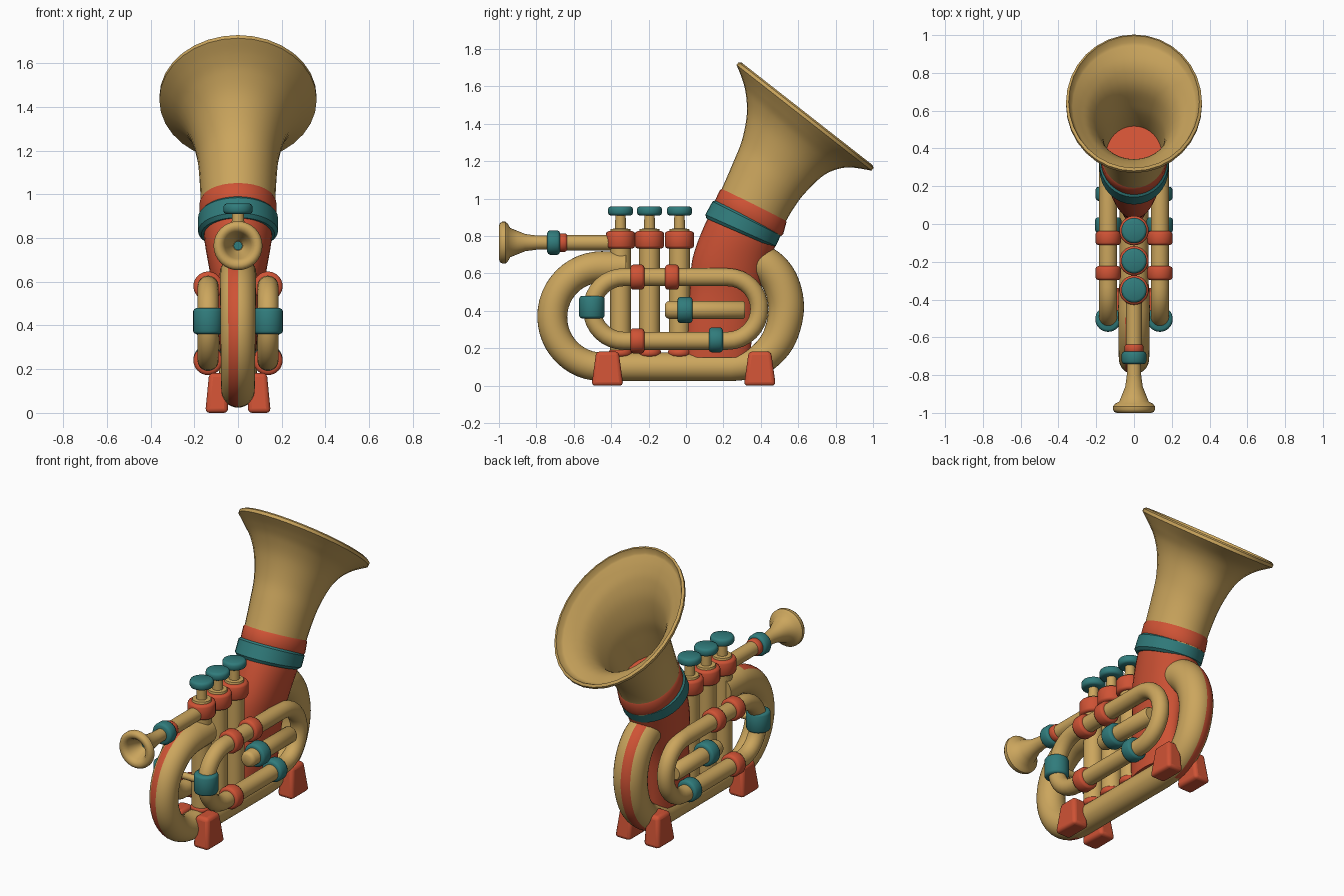
import bpy, bmesh, math
from mathutils import Vector

if "Cube" in bpy.data.objects:
    bpy.data.objects.remove(bpy.data.objects["Cube"])

def material(name, rgb):
    m = bpy.data.materials.new(name)
    m.use_nodes = True
    m.diffuse_color = (*rgb, 1)
    bsdf = next(n for n in m.node_tree.nodes if n.type == 'BSDF_PRINCIPLED')
    bsdf.inputs["Base Color"].default_value = (*rgb, 1)
    return m

GOLD = material("brass_gold", (0.60, 0.38, 0.11))
RED = material("brick_red", (0.62, 0.085, 0.035))
TEAL = material("deep_teal", (0.03, 0.20, 0.20))
SIDES = 32
made = []

def finish(name, bm, *mats):
    bmesh.ops.recalc_face_normals(bm, faces=bm.faces)
    me = bpy.data.meshes.new(name)
    bm.to_mesh(me)
    bm.free()
    for m in mats:
        me.materials.append(m)
    ob = bpy.data.objects.new(name, me)
    bpy.context.collection.objects.link(ob)
    made.append(ob)
    return ob

# A ring is two opposite points in the side plane plus a half width across x
def ring(y1, z1, y2, z2, rx):
    return Vector((y1, z1)), Vector((y2, z2)), rx

def shrink(r, d):
    step = (r[1] - r[0]).normalized() * d
    return r[0] + step, r[1] - step, r[2] - d

def mix(a, b, t):
    return tuple(p + (q - p) * t for p, q in zip(a, b))

def loft(name, rings, *mats, x=0, closed=False, caps=True):
    bm = bmesh.new()
    loops = []
    for p, q, rx in rings:
        c, u = (p + q) / 2, (p - q) / 2
        angles = [2 * math.pi * i / SIDES for i in range(SIDES)]
        loops.append([bm.verts.new((x + rx * math.sin(a), *(c + u * math.cos(a)))) for a in angles])
    pairs = list(zip(loops, loops[1:])) + ([(loops[-1], loops[0])] if closed else [])
    for a, b in pairs:
        for i in range(SIDES):
            j = (i + 1) % SIDES
            bm.faces.new((a[i], a[j], b[j], b[i]))
    if caps and not closed:
        bm.faces.new(loops[0])
        bm.faces.new(loops[-1])
    return finish(name, bm, *mats)

def smooth(keys, steps=6):
    """Catmull-Rom interpolation through tuples of vectors and numbers."""
    out = []
    ext = [keys[0]] + list(keys) + [keys[-1]]
    for a, b, c, d in zip(ext, ext[1:], ext[2:], ext[3:]):
        for s in range(steps):
            t = s / steps
            out.append(tuple(0.5 * (2 * q + (r - p) * t + (2 * p - 5 * q + 4 * r - w) * t * t
                                    + (3 * q - p - 3 * r + w) * t ** 3)
                             for p, q, r, w in zip(a, b, c, d)))
    return out + [keys[-1]]

def tube(name, path, *mats, x=0, closed=False):
    """Sweep circles along (point, radius) pairs in the side plane."""
    rings, n = [], len(path)
    for i, (p, r) in enumerate(path):
        before = path[i - 1][0] if i or closed else p
        after = path[(i + 1) % n][0] if i < n - 1 or closed else p
        t = (after - before).normalized()
        side = Vector((-t.y, t.x)) * r
        rings.append((p + side, p - side, r))
    return loft(name, rings, *mats, x=x, closed=closed)

def turned(name, origin, axis, profile, mat, x=0):
    """Lathe (distance, radius) pairs about an axis in the side plane."""
    o, d = Vector(origin), Vector(axis)
    side = Vector((-d.y, d.x))
    return loft(name, [(o + d * t + side * r, o + d * t - side * r, r) for t, r in profile], mat, x=x)

def band(name, centre, axis, half, r, mat, x=0):
    b = 0.014
    return turned(name, centre, axis, [(-half, r - b), (-half + b / 3, r - b / 3), (-half + b, r),
                                       (half - b, r), (half - b / 3, r - b / 3), (half, r - b)], mat, x)

def hoop(name, a, b, mat, bevel):
    return loft(name, [shrink(a, bevel), mix(a, b, 0.15), mix(a, b, 0.85), shrink(b, bevel)], mat)

Y, Z = (1, 0), (0, 1)

# Main body pipe with a painted stripe around its outer bends
path = [(Vector((-0.32, 0.635)), 0.08)]
for i in range(25):
    a = math.radians(90 + 180 * i / 24)
    path.append((Vector((-0.45 + 0.265 * math.cos(a), 0.368 + 0.267 * math.sin(a))), 0.084 - 0.008 * i / 24))
back = [(0.24, 0.10, 0.076), (0.38, 0.13, 0.082), (0.49, 0.24, 0.09), (0.535, 0.40, 0.095),
        (0.51, 0.54, 0.097), (0.44, 0.635, 0.097), (0.34, 0.68, 0.095)]
path += smooth([(Vector((y, z)), r) for y, z, r in back])
body = tube("main_pipe", path, GOLD, RED)
for f in body.data.polygons:
    c = f.center
    outward = Vector((0, c.y + 0.05, c.z - 0.37)).normalized()
    at_bend = c.y < -0.5 or c.y > 0.36
    if at_bend and c.z > 0.03 and -0.048 < c.x < 0.002 and f.normal.dot(outward) > 0.5:
        f.material_index = 1

# Red stem rising to the bell
stem = [ring(0.0, 0.15, 0.34, 0.15, 0.075), ring(0.0, 0.30, 0.36, 0.30, 0.085),
        ring(0.02, 0.50, 0.39, 0.48, 0.10), ring(0.035, 0.68, 0.43, 0.62, 0.13),
        ring(0.10, 0.86, 0.475, 0.74, 0.155), ring(0.17, 0.99, 0.515, 0.82, 0.158)]
loft("bell_stem", smooth(stem), RED)

# Flared oval bell with an inner wall and rounded lip
bell = smooth([ring(0.15, 0.97, 0.51, 0.80, 0.165), ring(0.19, 1.05, 0.535, 0.88, 0.17),
               ring(0.255, 1.20, 0.60, 0.985, 0.178), ring(0.30, 1.315, 0.66, 1.055, 0.19),
               ring(0.325, 1.45, 0.73, 1.12, 0.22), ring(0.32, 1.56, 0.80, 1.155, 0.26),
               ring(0.30, 1.64, 0.88, 1.167, 0.31), ring(0.27, 1.715, 0.992, 1.15, 0.36)])
lip = Vector((0.011, 0.014))
top = bell[-1]
rolled = [(top[0] + lip, top[1] + lip, top[2])]
rolled.append(shrink((top[0] + lip * 1.5, top[1] + lip * 1.5, top[2]), 0.014))
inner = [shrink(r, 0.022) for r in reversed(bell[:-1])]
loft("bell", bell + rolled + inner, GOLD, caps=False)
hoop("bell_collar", ring(0.095, 0.90, 0.475, 0.735, 0.183), ring(0.15, 1.0, 0.512, 0.815, 0.183), TEAL, 0.015)
hoop("bell_ring", ring(0.15, 0.98, 0.517, 0.80, 0.176), ring(0.186, 1.055, 0.54, 0.885, 0.176), RED, 0.006)

# Mouthpiece, hollow cup and lead pipe
turned("mouthpiece", (0, 0.765), Y, [
    (-0.70, 0.036), (-0.80, 0.038), (-0.86, 0.046), (-0.90, 0.062), (-0.94, 0.078), (-0.952, 0.10),
    (-0.965, 0.112), (-0.982, 0.112), (-0.995, 0.104), (-1.0, 0.09), (-0.994, 0.072),
    (-0.975, 0.060), (-0.93, 0.045), (-0.89, 0.022)], GOLD)
turned("mouthpiece_bore", (0, 0.765), Y, [(-0.90, 0.02), (-0.88, 0.02)], TEAL)
band("mouthpiece_collar", (-0.708, 0.765), Y, 0.034, 0.065, TEAL)
band("lead_pipe_ring", (-0.66, 0.765), Y, 0.026, 0.050, RED)
turned("lead_pipe", (0, 0.765), Y, [(-0.68, 0.042), (-0.34, 0.042)], GOLD)

# Three valves with caps, stems and buttons
for i, y in enumerate((-0.35, -0.195, -0.035), 1):
    turned(f"valve_{i}_casing", (y, 0), Z, [(0.16, 0.056), (0.76, 0.056)], GOLD)
    band(f"valve_{i}_bottom_cap", (y, 0.175), Z, 0.02, 0.062, RED)
    band(f"valve_{i}_cap", (y, 0.78), Z, 0.046, 0.078, RED)
    turned(f"valve_{i}_stem", (y, 0), Z,
           [(0.82, 0.056), (0.838, 0.052), (0.84, 0.03), (0.92, 0.027)], GOLD)
    band(f"valve_{i}_button", (y, 0.934), Z, 0.024, 0.067, TEAL)

# Side slide loops, rings, tuning tubes and feet, one set on each side
loop = []
for cy, start in ((-0.333, 90), (0.222, 270)):
    for k in range(17):
        a = math.radians(start + 180 * k / 16)
        loop.append((Vector((cy + 0.17 * math.cos(a), 0.41 + 0.17 * math.sin(a))), 0.048))
for side, s in (("left", 1), ("right", -1)):
    x = 0.137 * s
    tube(f"slide_loop_{side}", loop, GOLD, x=x, closed=True)
    band(f"slide_sleeve_{side}", (-0.503, 0.42), Z, 0.06, 0.068, TEAL, x)
    for part, y, z, mat in (("upper_front_ring", -0.26, 0.58, RED), ("upper_back_ring", -0.075, 0.58, RED),
                            ("lower_front_ring", -0.26, 0.24, RED), ("lower_back_ring", 0.16, 0.245, TEAL)):
        band(f"{part}_{side}", (y, z), Y, 0.037, 0.067, mat, x)
    turned(f"tuning_tube_{side}", (0, 0.405), Y,
           [(-0.113, 0.03), (-0.105, 0.042), (-0.09, 0.048), (0.305, 0.048), (0.315, 0.04)], GOLD, x)
    band(f"tuning_ring_{side}", (-0.005, 0.405), Y, 0.04, 0.07, TEAL, x)
    for part, y in (("front", -0.42), ("back", 0.395)):
        bm = bmesh.new()
        bmesh.ops.create_cube(bm, size=1)
        for v in bm.verts:
            high, outer = v.co.z > 0, v.co.x * s > 0
            v.co = (s * ((0.132 if high else 0.15) if outer else 0.045),
                    y + v.co.y * (0.12 if high else 0.17), 0.183 if high else 0.0)
        foot = finish(f"{part}_foot_{side}", bm, RED)
        bevel = foot.modifiers.new("Bevel", 'BEVEL')
        bevel.width, bevel.segments = 0.02, 3

# Thin rod joining the two slide loops
bm = bmesh.new()
bmesh.ops.create_cone(bm, cap_ends=True, segments=16, radius1=0.02, radius2=0.02, depth=0.26)
brace = finish("slide_brace", bm, GOLD)
brace.location = (0, -0.5, 0.42)
brace.rotation_euler = (0, math.pi / 2, 0)

# Smooth shading with crisp edges
bpy.ops.object.select_all(action='DESELECT')
for ob in made:
    ob.select_set(True)
bpy.context.view_layer.objects.active = made[0]
bpy.ops.object.shade_smooth_by_angle(angle=math.radians(40))
